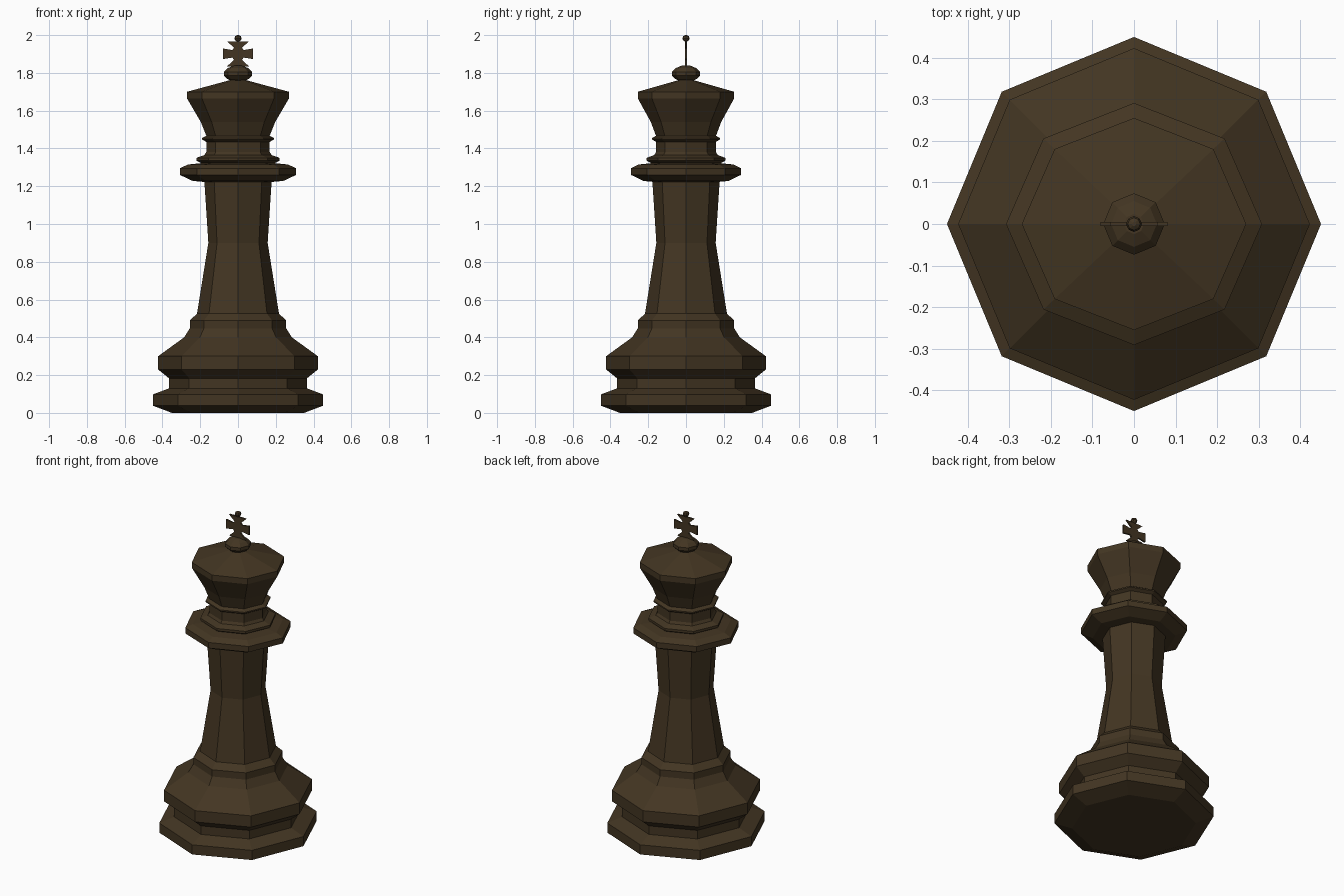
import bpy, bmesh, math

if "Cube" in bpy.data.objects:
    bpy.data.objects.remove(bpy.data.objects["Cube"])

wood = bpy.data.materials.new("dark walnut")
wood.diffuse_color = (0.056, 0.036, 0.016, 1)
wood.use_nodes = True
wood.node_tree.nodes["Principled BSDF"].inputs["Base Color"].default_value = wood.diffuse_color


def finish(name, bm):
    bmesh.ops.recalc_face_normals(bm, faces=bm.faces[:])
    me = bpy.data.meshes.new(name)
    bm.to_mesh(me)
    bm.free()
    me.materials.append(wood)
    ob = bpy.data.objects.new(name, me)
    bpy.context.collection.objects.link(ob)
    return ob


def lathe(name, profile, y_scale=1.0, sides=8):
    """Flat-faced turned part from (radius, height) pairs, capped at both ends."""
    bm = bmesh.new()
    rings = []
    for r, z in profile:
        ring = []
        for i in range(sides):
            a = 2 * math.pi * i / sides
            ring.append(bm.verts.new((r * math.cos(a), r * math.sin(a) * y_scale, z)))
        rings.append(ring)
    for lo, hi in zip(rings, rings[1:]):
        for i in range(sides):
            j = (i + 1) % sides
            bm.faces.new((lo[i], lo[j], hi[j], hi[i]))
    bm.faces.new(rings[0][::-1])
    bm.faces.new(rings[-1])
    return finish(name, bm)


# stepped foot and shaft
lathe("base_and_shaft", [
    (0.35, 0), (0.45, 0.038), (0.45, 0.098), (0.365, 0.13), (0.365, 0.183),
    (0.423, 0.23), (0.423, 0.30), (0.285, 0.40), (0.255, 0.448), (0.255, 0.49),
    (0.217, 0.525), (0.157, 0.90), (0.178, 1.225)])

# wide collar, neck rings and flared head, slightly narrower front to back
lathe("collar_and_head", [
    (0.17, 1.222), (0.24, 1.228), (0.308, 1.26), (0.308, 1.295), (0.265, 1.315), (0.195, 1.322),
    (0.22, 1.335), (0.22, 1.35), (0.178, 1.365), (0.168, 1.38), (0.168, 1.435),
    (0.19, 1.447), (0.19, 1.455), (0.168, 1.467), (0.197, 1.54),
    (0.27, 1.665), (0.27, 1.70), (0.03, 1.765)], 0.945)

# squashed knob
lathe("finial_knob", [
    (0.03, 1.755), (0.055, 1.767), (0.074, 1.785), (0.074, 1.805),
    (0.055, 1.825), (0.024, 1.838)])

# flat cross with flared arms, one quarter outline mirrored around
quarter = [(0.08, 0.028), (0.03, 0.02), (0.021, 0.032), (0.058, 0.066)]
outline = []
for sx, sz in ((1, 1), (-1, 1), (-1, -1), (1, -1)):
    pts = quarter if sx * sz > 0 else quarter[::-1]
    outline += [(sx * x, 1.901 + sz * z) for x, z in pts]
bm = bmesh.new()
face = bm.faces.new([bm.verts.new((x, -0.005, z)) for x, z in outline])
ext = bmesh.ops.extrude_face_region(bm, geom=[face])
new = [g for g in ext["geom"] if isinstance(g, bmesh.types.BMVert)]
bmesh.ops.translate(bm, verts=new, vec=(0, 0.01, 0))
finish("top_cross", bm)

# tiny ball above the cross
lathe("top_ball", [(0.006, 1.965), (0.016, 1.974), (0.019, 1.983),
                   (0.015, 1.994), (0.005, 2.0)])
